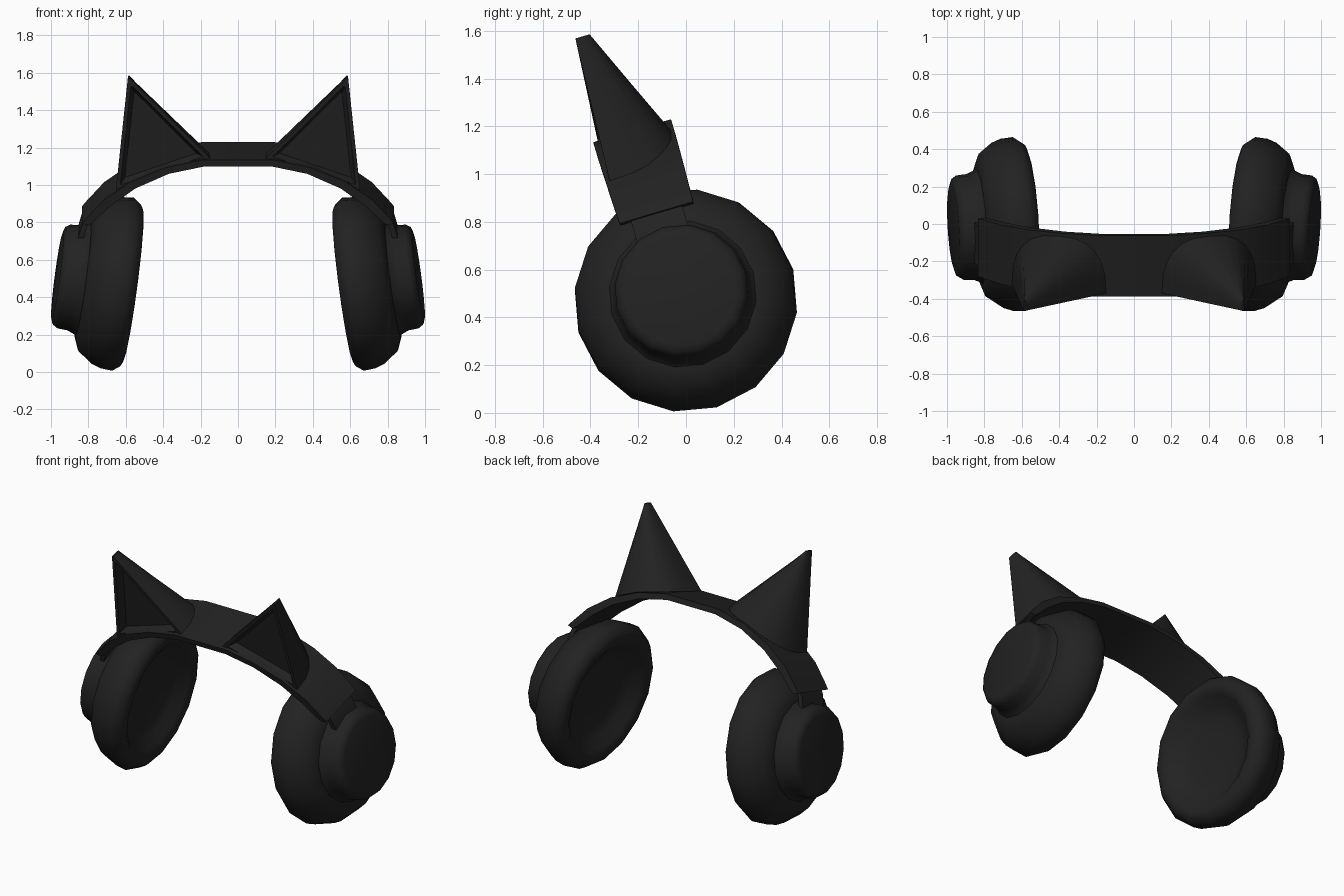
import bpy, bmesh, math
from mathutils import Vector, Matrix

if "Cube" in bpy.data.objects:
    bpy.data.objects.remove(bpy.data.objects["Cube"])

black = bpy.data.materials.new("soft_black")
black.diffuse_color = (0.016, 0.016, 0.016, 1)
black.use_nodes = True
black.node_tree.nodes["Principled BSDF"].inputs["Base Color"].default_value = black.diffuse_color

LEAN = math.radians(16.5)   # headband leans forward
# Ear cups splay outwards at the bottom and slightly at the back
CUP_TURN = (Matrix.Rotation(math.radians(-3.4), 3, 'Z')
            @ Matrix.Rotation(math.radians(-7.5), 3, 'Y'))


def cup_space(a, r, ang):
    """Distance along the cup axis, radius and angle -> world position."""
    return Vector((0.57, 0.002, 0.463)) + CUP_TURN @ Vector((a, r * math.cos(ang), r * math.sin(ang)))


def band_space(x, s, w):
    """Height s and depth w in the leaning headband plane -> world position."""
    return Vector((x, -0.015 - s * math.sin(LEAN) + w * math.cos(LEAN),
                   0.47 + s * math.cos(LEAN) + w * math.sin(LEAN)))


def recess(bm, face, steps):
    """Sink a near-triangular face; steps are (scale about the incentre, depth)."""
    ring = start = face.verts[:]
    a, b, c, d = sorted((v.co for v in start), key=lambda p: p.z)
    t = (c + d) / 2
    la, lb, lt = (b - t).length, (a - t).length, (a - b).length
    centre = (a * la + b * lb + t * lt) / (la + lb + lt)
    normal = face.normal.copy()
    bmesh.ops.delete(bm, geom=[face], context='FACES_ONLY')
    for scale, depth in steps:
        new = [bm.verts.new(centre + (v.co - centre) * scale - normal * depth) for v in start]
        for i in range(4):
            j = (i + 1) % 4
            bm.faces.new((ring[i], ring[j], new[j], new[i]))
        ring = new
    bm.faces.new(ring)


def loft(name, rings, cap_start=True, steps=None, angle=35):
    """Skin closed rings of points, mirrored to the other side."""
    bm = bmesh.new()
    vs = [[bm.verts.new(p) for p in ring] for ring in rings]
    n = len(rings[0])
    strips = []
    for a, b in zip(vs, vs[1:]):
        for i in range(n):
            j = (i + 1) % n
            strips.append(bm.faces.new((a[i], a[j], b[j], b[i])))
    if cap_start:
        bm.faces.new(vs[0])
    bm.faces.new(vs[-1])
    bmesh.ops.recalc_face_normals(bm, faces=bm.faces[:])
    bm.normal_update()
    if steps:
        recess(bm, strips[n - 1], steps)
    me = bpy.data.meshes.new(name)
    bm.to_mesh(me)
    bm.free()
    me.materials.append(black)
    ob = bpy.data.objects.new(name, me)
    bpy.context.collection.objects.link(ob)
    bpy.ops.object.select_all(action='DESELECT')
    ob.select_set(True)
    bpy.context.view_layer.objects.active = ob
    bpy.ops.object.shade_smooth_by_angle(angle=math.radians(angle))
    ob.modifiers.new("other_side", 'MIRROR')


def lathe(name, profile, sides=16):
    ph = math.radians(-6)
    loft(name, [[cup_space(a, r, ph + math.tau * i / sides) for i in range(sides)]
                for a, r in profile], angle=60)


# Ear cups: dished cushion, round shell, then the smaller outer cap
lathe("ear_cup", [(0.085, 0.10), (0.08, 0.22), (0.055, 0.29), (0.01, 0.345), (-0.01, 0.38),
                  (-0.008, 0.41), (0.004, 0.438), (0.045, 0.469), (0.11, 0.464), (0.16, 0.446),
                  (0.235, 0.39), (0.262, 0.32), (0.267, 0.20)])
lathe("cup_cap", [(0.24, 0.335), (0.268, 0.303), (0.31, 0.285), (0.365, 0.281),
                  (0.39, 0.265), (0.4, 0.235)])

# Headband: flat strip following an arch
outer = [(0, .742), (.19, .742), (.385, .70), (.57, .622), (.715, .52), (.81, .415), (.835, .385)]
inner = [(0, .707), (.175, .707), (.37, .665), (.55, .582), (.685, .48), (.775, .392), (.80, .375)]


def strip(pairs, widths):
    return [[band_space(*o, -w), band_space(*o, w), band_space(*i, w), band_space(*i, -w)]
            for (o, i), w in zip(pairs, widths)]


loft("headband", strip(list(zip(outer, inner)), [.17, .17, .17, .168, .165, .162, .16]),
     cap_start=False)

# Narrow slider joining the band to each cup
loft("band_slider", strip([((.805, .405), (.785, .395)), ((.835, .36), (.808, .35)),
                           ((.855, .29), (.825, .29))], [.112] * 3))


# Cat ears: rounded half cones with a flat, recessed front
def band_top(x):
    for (x0, s0), (x1, s1) in zip(outer, outer[1:]):
        if x0 <= x <= x1:
            return s0 + (s1 - s0) * (x - x0) / (x1 - x0)


base, tip = [], []
for k in range(13):
    t = math.pi * k / 12
    c = math.copysign(abs(math.cos(t)) ** 0.8, math.cos(t))
    d = max(math.sin(t), 0) ** 0.8
    x = 0.401 + 0.252 * c
    base.append(band_space(x, band_top(x) + 0.004, -0.15 + 0.305 * d))
    tip.append(band_space(0.583 + 0.006 * c, 1.18, -0.118 + 0.062 * d))
loft("cat_ear", [base, tip], steps=[(0.88, 0), (0.76, 0.045)])
